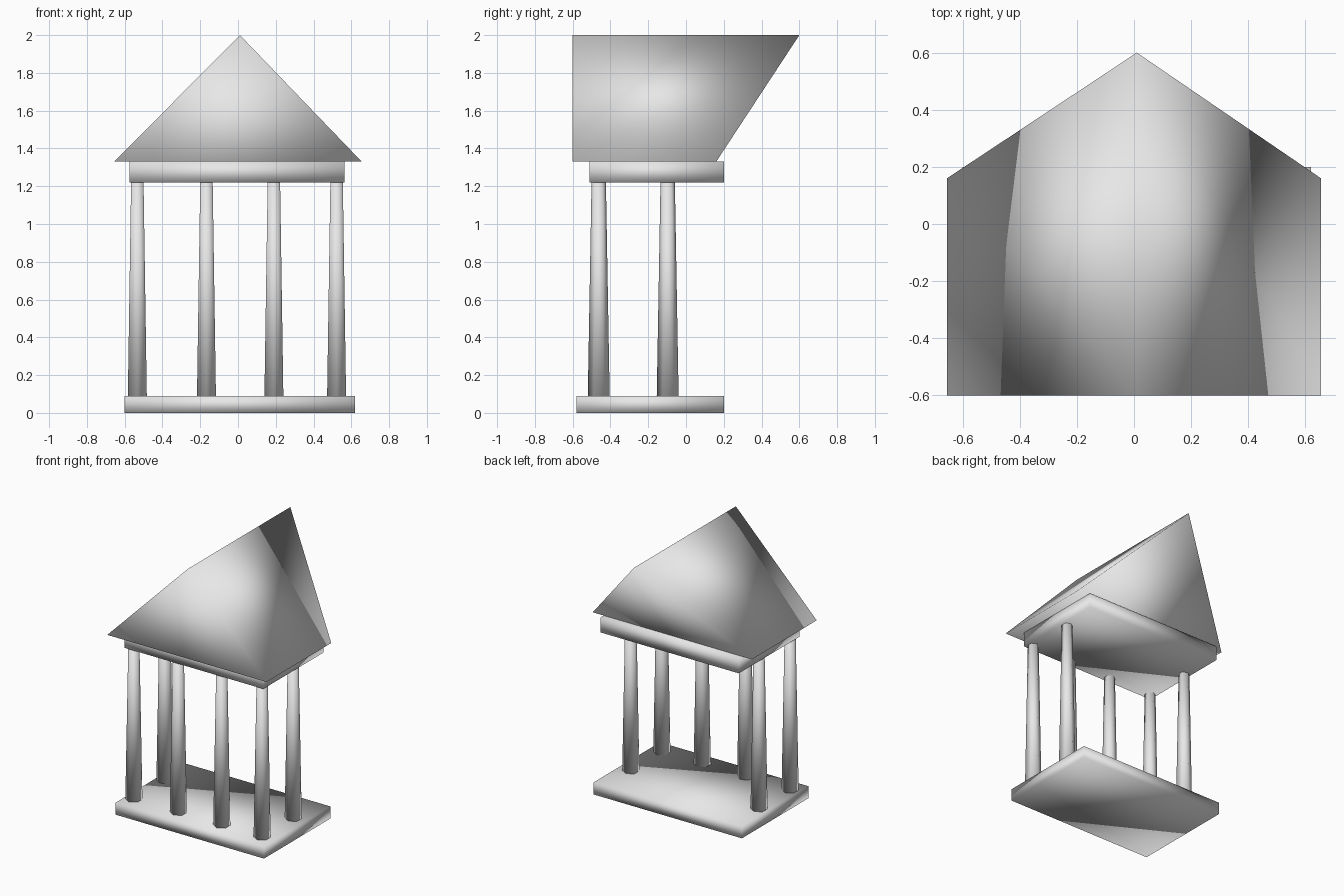
import bpy
import bmesh
from mathutils import Matrix, Vector

cube = bpy.data.objects.get("Cube")
if cube:
    bpy.data.objects.remove(cube, do_unlink=True)

# One pale stone colour for everything
stone = bpy.data.materials.new("pale_grey_stone")
stone.use_nodes = True
stone.diffuse_color = (0.8, 0.8, 0.8, 1)
stone.node_tree.nodes["Principled BSDF"].inputs["Base Color"].default_value = (0.8, 0.8, 0.8, 1)


def add_object(name, bm):
    bmesh.ops.recalc_face_normals(bm, faces=bm.faces)
    for face in bm.faces:
        face.smooth = True
    mesh = bpy.data.meshes.new(name)
    bm.to_mesh(mesh)
    bm.free()
    mesh.materials.append(stone)
    obj = bpy.data.objects.new(name, mesh)
    bpy.context.collection.objects.link(obj)
    return obj


def slab(name, low, high):
    low, high = Vector(low), Vector(high)
    size = high - low
    bm = bmesh.new()
    bmesh.ops.create_cube(bm, size=1, matrix=Matrix.Translation((low + high) / 2)
                          @ Matrix.Diagonal((*size, 1)))
    return add_object(name, bm)


def column(name, x, y, bottom=0.085, top=1.225):
    # Tapered six-sided shaft with corners towards front and back
    bm = bmesh.new()
    bmesh.ops.create_cone(bm, cap_ends=True, segments=6, radius1=0.058, radius2=0.038,
                          depth=top - bottom,
                          matrix=Matrix.Translation((x, y, (top + bottom) / 2)))
    corner = max(bm.verts, key=lambda v: v.co.y)
    if abs(corner.co.x - x) > 0.01:
        bmesh.ops.rotate(bm, verts=bm.verts, cent=(x, y, 0),
                         matrix=Matrix.Rotation(0.5235988, 3, "Z"))
    return add_object(name, bm)


# Floor and the beam block on top of the columns
slab("floor_slab", (-0.6, -0.58, 0), (0.62, 0.2, 0.09))
slab("beam_block", (-0.575, -0.51, 1.22), (0.565, 0.2, 1.33))

# Four columns across the front, two behind the outer ones
columns_x = (-0.533, -0.167, 0.19, 0.522)
for i, x in enumerate(columns_x):
    column(f"front_column_{i + 1}", x, -0.462)
column("rear_column_right", columns_x[0], -0.097)
column("rear_column_left", columns_x[-1], -0.097)

# Gabled roof whose ridge reaches out past the eaves at the back
bm = bmesh.new()
gables = []
for eave_y, ridge_y in ((-0.6, -0.6), (0.16, 0.6)):
    gables.append([bm.verts.new(p) for p in ((-0.655, eave_y, 1.33),
                                             (0.655, eave_y, 1.33),
                                             (0.01, ridge_y, 2))])
front, back = gables
bm.faces.new(front)
bm.faces.new(back)
for i in range(3):
    j = (i + 1) % 3
    bm.faces.new((front[i], front[j], back[j], back[i]))
add_object("roof", bm)
